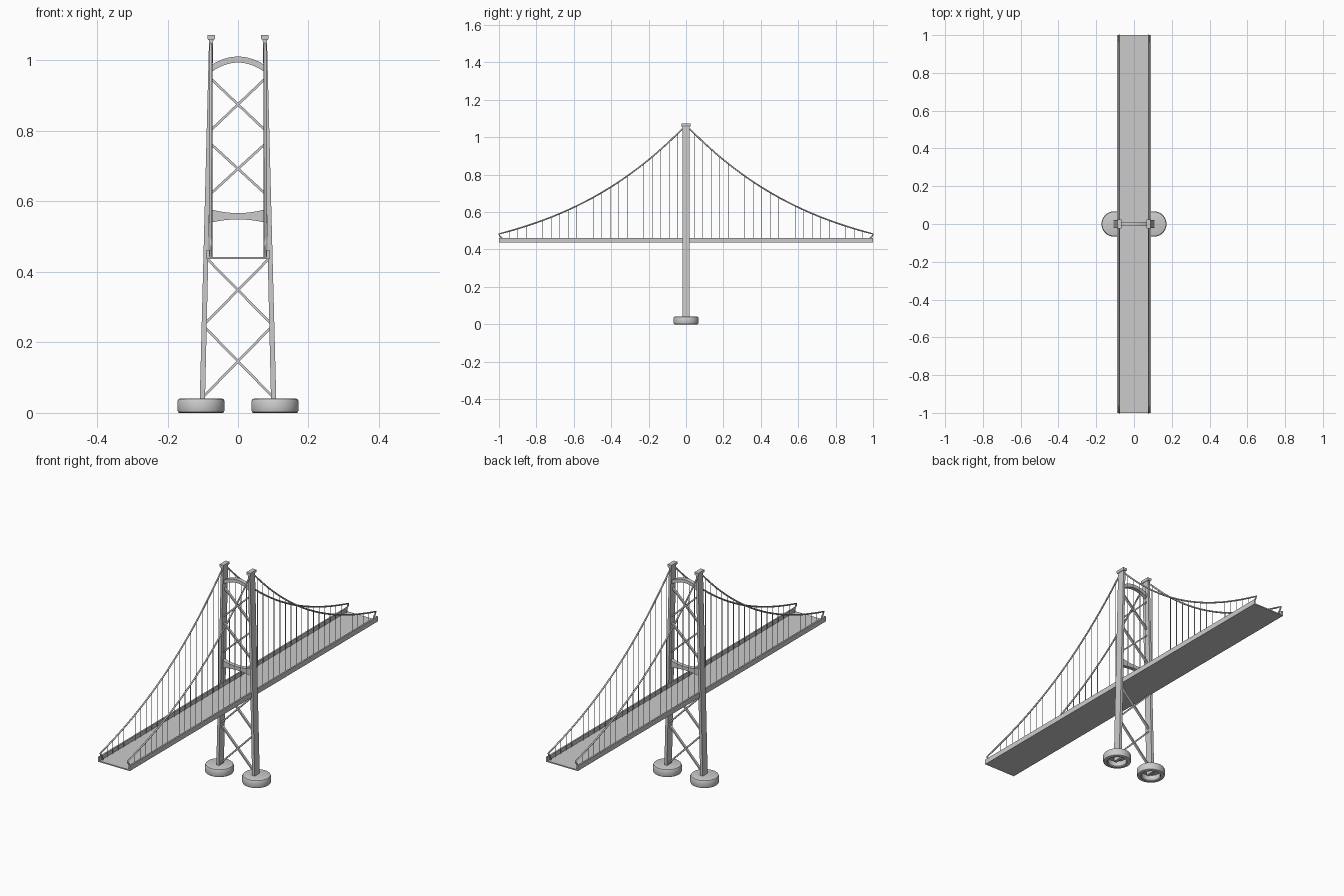
import bpy, bmesh, math

if "Cube" in bpy.data.objects:
    bpy.data.objects.remove(bpy.data.objects["Cube"])


def finish(name, bm, smooth=False):
    bmesh.ops.recalc_face_normals(bm, faces=bm.faces)
    me = bpy.data.meshes.new(name)
    bm.to_mesh(me)
    bm.free()
    ob = bpy.data.objects.new(name, me)
    bpy.context.collection.objects.link(ob)
    if smooth:
        bpy.ops.object.select_all(action='DESELECT')
        ob.select_set(True)
        bpy.context.view_layer.objects.active = ob
        bpy.ops.object.shade_smooth_by_angle(angle=math.radians(35))
    return ob


def prism(name, pts, half_depth, smooth=False):
    """Extrude an x-z outline along y, centred on y = 0."""
    bm = bmesh.new()
    f = bm.faces.new([bm.verts.new((x, -half_depth, z)) for x, z in pts])
    ext = bmesh.ops.extrude_face_region(bm, geom=[f], use_keep_orig=True)
    vs = [g for g in ext['geom'] if isinstance(g, bmesh.types.BMVert)]
    bmesh.ops.translate(bm, vec=(0, 2 * half_depth, 0), verts=vs)
    return finish(name, bm, smooth)


def lathe(name, cx, profile, n=40):
    bm = bmesh.new()
    vs = [bm.verts.new((r + cx, 0, z)) for r, z in profile]
    es = [bm.edges.new(p) for p in zip(vs, vs[1:])]
    bmesh.ops.spin(bm, geom=vs + es, cent=(cx, 0, 0), axis=(0, 0, 1),
                   angle=math.tau, steps=n)
    bmesh.ops.remove_doubles(bm, verts=bm.verts, dist=1e-5)
    return finish(name, bm, True)


def tubes(name, paths, radius, res):
    cu = bpy.data.curves.new(name, 'CURVE')
    cu.dimensions = '3D'
    cu.bevel_depth, cu.bevel_resolution = radius, res
    cu.use_fill_caps = True
    for path in paths:
        sp = cu.splines.new('POLY')
        sp.points.add(len(path) - 1)
        for p, co in zip(sp.points, path):
            p.co = (*co, 1)
    ob = bpy.data.objects.new(name, cu)
    bpy.context.collection.objects.link(ob)
    bpy.ops.object.select_all(action='DESELECT')
    ob.select_set(True)
    bpy.context.view_layer.objects.active = ob
    bpy.ops.object.convert(target='MESH')


def leg_x(z):
    return 0.102 - 0.026 * z / 1.065


def cable_z(t):
    return 1.065 - 1.042 * t + 0.5975 * t * t - 0.1375 * t ** 3


# deck: thin slab with upright edge girders
W, T = 0.089, 0.081
prism("deck", [(-W, .436), (W, .436), (W, .462), (T, .462), (T, .442),
               (-T, .442), (-T, .462), (-W, .462)], 1.0)

for s, side in ((-1, "left"), (1, "right")):
    # hollow round footing
    lathe(side + "_footing", s * .105,
          [(0, .041), (.058, .041), (.064, .039), (.067, .033), (.067, .008),
           (.065, .002), (.061, 0), (.048, 0), (.045, .004), (.045, .03), (0, .03)])
    # tapering tower leg
    h = .0075
    prism(side + "_leg", [(s * (leg_x(.01) - h), .01), (s * (leg_x(.01) + h), .01),
                          (s * (leg_x(1.065) + .006), 1.065),
                          (s * (leg_x(1.065) - .006), 1.065)], .02)
    # cable saddle on the leg top
    c = s * leg_x(1.065)
    prism(side + "_saddle", [(c - .008, 1.058), (c + .008, 1.058), (c + .011, 1.063),
                             (c + .011, 1.072), (c - .011, 1.072), (c - .011, 1.063)], .025)
    # main cable, hooked back down to the deck at each end
    x = s * .077
    ts = [i / 24 for i in range(25)]
    half = [(t, cable_z(t)) for t in ts] + [(.996, .472), (.985, .46), (.98, .442)]
    path = [(x, -y, z) for y, z in reversed(half)] + [(x, y, z) for y, z in half[1:]]
    tubes(side + "_main_cable", [path], .004, 2)
    # hangers
    hang = [[(x, d * i * .045, .44), (x, d * i * .045, cable_z(i * .045))]
            for i in range(1, 22) for d in (-1, 1)]
    tubes(side + "_hangers", hang, .0013, 0)

# crossed braces between the legs
for i, (z0, z1) in enumerate([(.043, .245), (.251, .441), (.613, .769), (.797, .95)]):
    for s in (-1, 1):
        a = (-s * leg_x(z0), z0)
        b = (s * leg_x(z1), z1)
        dx, dz = b[0] - a[0], b[1] - a[1]
        k = .0035 / math.hypot(dx, dz)
        nx, nz = -dz * k, dx * k
        prism(f"cross_brace_{i}", [(a[0] + nx, a[1] + nz), (b[0] + nx, b[1] + nz),
                                   (b[0] - nx, b[1] - nz), (a[0] - nx, a[1] - nz)], .006)


def curved_beam(name, w, top, bottom):
    us = [i / 8 - 1 for i in range(17)]
    up = [(w * u, top[0] + (top[1] - top[0]) * u * u) for u in us]
    lo = [(w * u, bottom[0] + (bottom[1] - bottom[0]) * u * u) for u in reversed(us)]
    prism(name, up + lo, .01, True)


# arched top beam and waisted middle beam (heights: centre, end)
curved_beam("top_arch", .076, (1.011, .987), (.994, .967))
curved_beam("middle_beam", .085, (.567, .58), (.549, .538))
